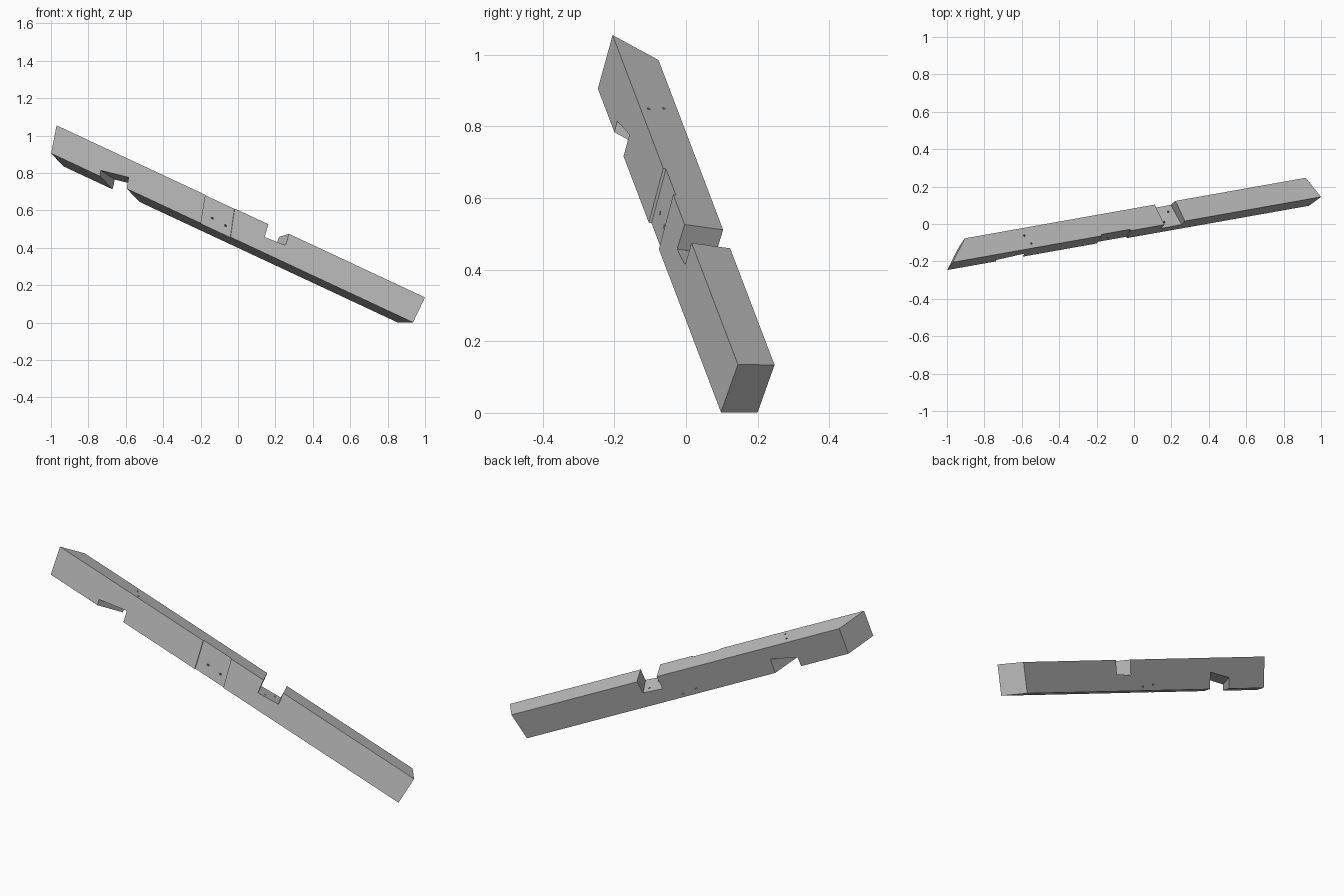
import bpy
import bmesh
from mathutils import Vector, Matrix

cube = bpy.data.objects.get("Cube")
if cube:
    bpy.data.objects.remove(cube, do_unlink=True)

WIDTH, HEIGHT = 0.118, 0.155

# Beam frame: length along u, thickness along w, height along v
origin = Vector((-0.97, -0.205, 1.055))
u = Vector((1.97, 0.35, -0.92)).normalized()
w = Vector((-0.264, 0.942, -0.208))
w = (w - u * w.dot(u)).normalized()
v = u.cross(w)
frame = Matrix.Translation(origin) @ Matrix((u, w, v)).transposed().to_4x4()

timber = bpy.data.materials.new("timber grey")
timber.use_nodes = True
grey = (0.5, 0.5, 0.5, 1)
timber.diffuse_color = grey
timber.node_tree.nodes["Principled BSDF"].inputs["Base Color"].default_value = grey


def prism(name, near, far, t_near, t_far):
    """Join two outlines of (length, depth below top) across the thickness."""
    bm = bmesh.new()
    rings = [[bm.verts.new((s, t, -d)) for s, d in outline]
             for outline, t in ((near, t_near), (far, t_far))]
    n = len(near)
    bm.faces.new(rings[0])
    bm.faces.new(rings[1][::-1])
    for i in range(n):
        j = (i + 1) % n
        bm.faces.new((rings[0][i], rings[1][i], rings[1][j], rings[0][j]))
    bmesh.ops.recalc_face_normals(bm, faces=bm.faces)
    mesh = bpy.data.meshes.new(name)
    bm.to_mesh(mesh)
    bm.free()
    mesh.materials.append(timber)
    obj = bpy.data.objects.new(name, mesh)
    bpy.context.collection.objects.link(obj)
    obj.matrix_world = frame
    return obj


def notch_cutter(name, near, far):
    """Quads run floor start, floor end, mouth end, mouth start; overshoot the beam."""
    def open_mouth(q):
        a, b, c, d = (Vector(p) for p in q)
        return [a, b, b.lerp(c, 1.4), a.lerp(d, 1.4)]
    near, far = open_mouth(near), open_mouth(far)
    k = 0.2
    return prism(name, [a.lerp(b, -k) for a, b in zip(near, far)],
                 [a.lerp(b, 1 + k) for a, b in zip(near, far)],
                 -k * WIDTH, (1 + k) * WIDTH)


def hole_cutter(start, end):
    """Peg hole between two points (length, thickness, depth)."""
    a, b = (Vector((s, t, -d)) for s, t, d in (start, end))
    a, b = a.lerp(b, -0.1), a.lerp(b, 1.1)
    axis = b - a
    bm = bmesh.new()
    place = Matrix.Translation((a + b) / 2) @ axis.to_track_quat('Z', 'Y').to_matrix().to_4x4()
    bmesh.ops.create_cone(bm, cap_ends=True, segments=10, radius1=0.005,
                          radius2=0.005, depth=axis.length, matrix=place)
    mesh = bpy.data.meshes.new("peg_hole")
    bm.to_mesh(mesh)
    bm.free()
    mesh.materials.append(timber)
    obj = bpy.data.objects.new("peg_hole", mesh)
    bpy.context.collection.objects.link(obj)
    obj.matrix_world = frame
    return obj


# Beam with skewed ends
beam = prism("timber_brace",
             [(0, 0), (2.202, 0), (2.193, HEIGHT), (0.03, HEIGHT)],
             [(0.108, 0), (2.146, 0), (2.137, HEIGHT), (0.138, HEIGHT)], 0, WIDTH)

cutters = [
    # Slanted notch under the high end
    notch_cutter("lower_notch",
                 [(0.313, 0.124), (0.468, 0.093), (0.482, HEIGHT), (0.32, HEIGHT)],
                 [(0.423, 0.10), (0.575, 0.071), (0.594, HEIGHT), (0.432, HEIGHT)]),
    # Notch in the top
    notch_cutter("upper_notch",
                 [(1.273, 0.074), (1.395, 0.066), (1.388, 0), (1.266, 0)],
                 [(1.25, 0.077), (1.367, 0.071), (1.365, 0), (1.243, 0)]),
]

# Shallow housing across the front
housing = [(0.886, -0.02), (1.06, -0.02), (1.108, 0.175), (0.93, 0.175)]
cutters.append(prism("front_housing", housing, housing, -0.03, 0.008))

# Paired peg holes
for start, end in (
        ((0.966, 0, 0.098), (1.069, WIDTH, 0.127)),
        ((1.046, 0, 0.103), (1.156, WIDTH, 0.136)),
        ((0.452, 0.076, 0), (0.475, 0.076, 0.12)),
        ((0.479, 0.026, 0), (0.46, 0.026, 0.12)),
        ((1.30, 0.032, 0.05), (1.32, 0.032, HEIGHT)),
        ((1.338, 0.083, 0.05), (1.358, 0.083, HEIGHT))):
    cutters.append(hole_cutter(start, end))

# Cut the joints, then drop the helpers
for cutter in cutters:
    cutter.hide_render = True
    cut = beam.modifiers.new(cutter.name, 'BOOLEAN')
    cut.operation = 'DIFFERENCE'
    cut.solver = 'EXACT'
    cut.object = cutter
bpy.context.view_layer.update()
result = bpy.data.meshes.new_from_object(
    beam.evaluated_get(bpy.context.evaluated_depsgraph_get()))
beam.modifiers.clear()
beam.data = result
for cutter in cutters:
    bpy.data.objects.remove(cutter, do_unlink=True)
